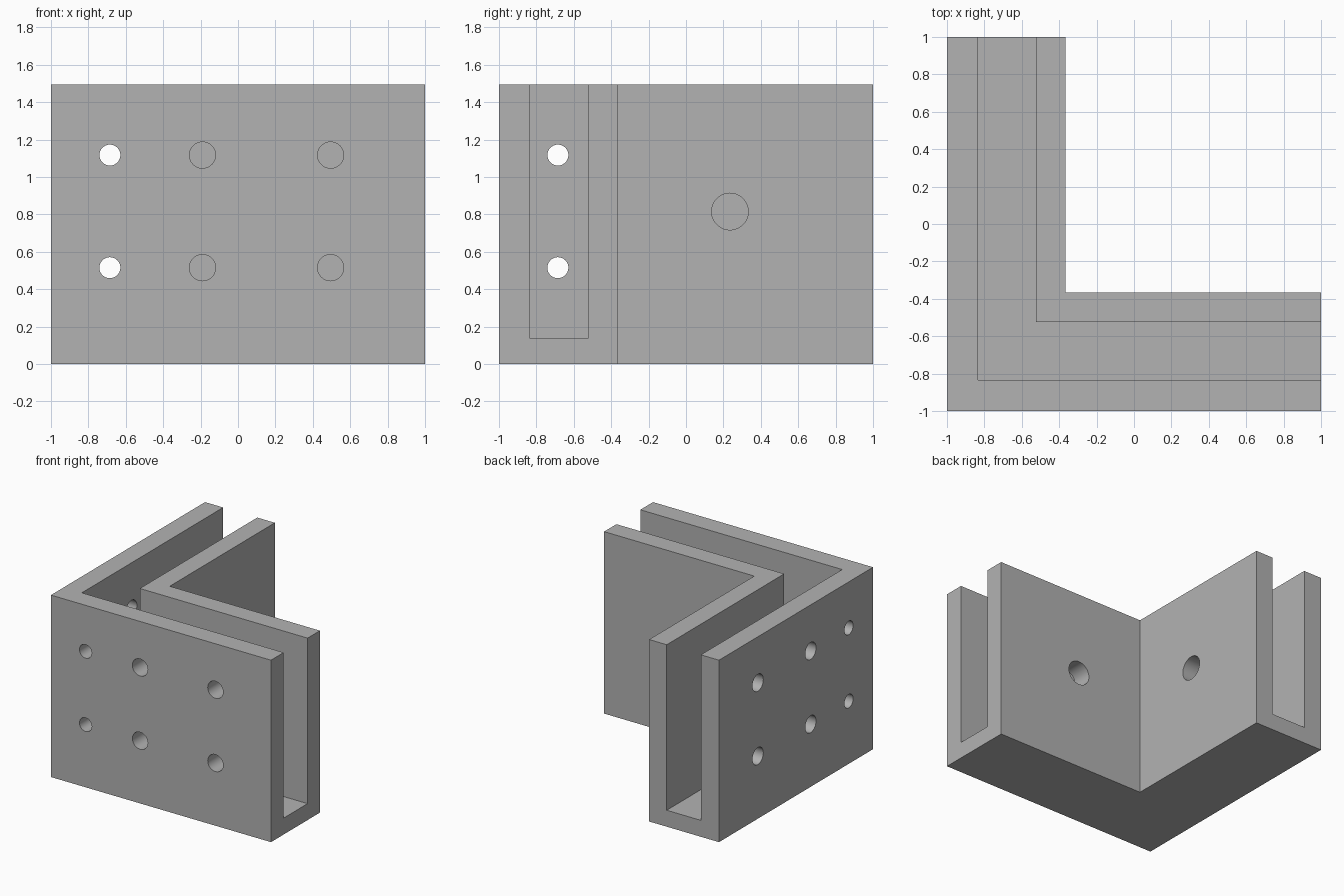
import bpy, bmesh, math
from mathutils import Matrix, Vector

cube = bpy.data.objects.get("Cube")
if cube:
    bpy.data.objects.remove(cube, do_unlink=True)

HEIGHT, FLOOR = 1.495, 0.135
OUTER, SLOT_OUT, SLOT_IN, INNER = -1.0, -0.835, -0.525, -0.365

grey = bpy.data.materials.new("plain_grey")
grey.use_nodes = True
grey.diffuse_color = (0.448, 0.448, 0.448, 1)
grey.node_tree.nodes["Principled BSDF"].inputs["Base Color"].default_value = grey.diffuse_color


def new_object(name, bm):
    bmesh.ops.recalc_face_normals(bm, faces=bm.faces)
    mesh = bpy.data.meshes.new(name)
    bm.to_mesh(mesh)
    bm.free()
    mesh.materials.append(grey)
    obj = bpy.data.objects.new(name, mesh)
    bpy.context.collection.objects.link(obj)
    return obj


def corner_prism(name, a, b, end, z0, z1):
    """L-shaped outline between corner lines a and b, extruded upward."""
    bm = bmesh.new()
    outline = [(a, a), (end, a), (end, b), (b, b), (b, end), (a, end)]
    face = bm.faces.new([bm.verts.new((x, y, z0)) for x, y in outline])
    top = bmesh.ops.extrude_face_region(bm, geom=[face])["geom"]
    verts = [v for v in top if isinstance(v, bmesh.types.BMVert)]
    bmesh.ops.translate(bm, verts=verts, vec=(0, 0, z1 - z0))
    return new_object(name, bm)


def drill(bm, along, z, radius, wall):
    """The same hole through the matching wall of both arms."""
    start, stop = wall
    mid = (start + stop) / 2
    for centre, axis in (((along, mid, z), (0, 1, 0)), ((mid, along, z), (1, 0, 0))):
        turn = Vector((0, 0, 1)).rotation_difference(Vector(axis)).to_matrix().to_4x4()
        bmesh.ops.create_cone(bm, cap_ends=True, segments=48, radius1=radius, radius2=radius,
                              depth=stop - start, matrix=Matrix.Translation(centre) @ turn)


# Corner bracket and the open channel inside it
bracket = corner_prism("corner_bracket", OUTER, INNER, 1.0, 0, HEIGHT)
channel = corner_prism("channel_cutter", SLOT_OUT, SLOT_IN, 1.2, FLOOR, HEIGHT + 0.2)

# Screw holes in the outer walls, one larger hole in each inner wall
holes = bmesh.new()
for along, radius in ((-0.685, 0.056), (-0.19, 0.07), (0.495, 0.07)):
    for z in (0.515, 1.117):
        drill(holes, along, z, radius, (OUTER - 0.1, SLOT_OUT + 0.05))
drill(holes, 0.235, 0.815, 0.098, (SLOT_IN - 0.05, INNER + 0.1))
hole_cutter = new_object("hole_cutter", holes)

# Cut, then discard the cutters
bpy.context.view_layer.objects.active = bracket
for cutter in (channel, hole_cutter):
    cutter.hide_render = True
    mod = bracket.modifiers.new("cut", "BOOLEAN")
    mod.operation = "DIFFERENCE"
    mod.solver = "EXACT"
    mod.object = cutter
    bpy.ops.object.modifier_apply(modifier=mod.name)
    bpy.data.objects.remove(cutter, do_unlink=True)

bpy.ops.object.select_all(action="DESELECT")
bracket.select_set(True)
bpy.ops.object.shade_smooth_by_angle(angle=math.radians(30))
